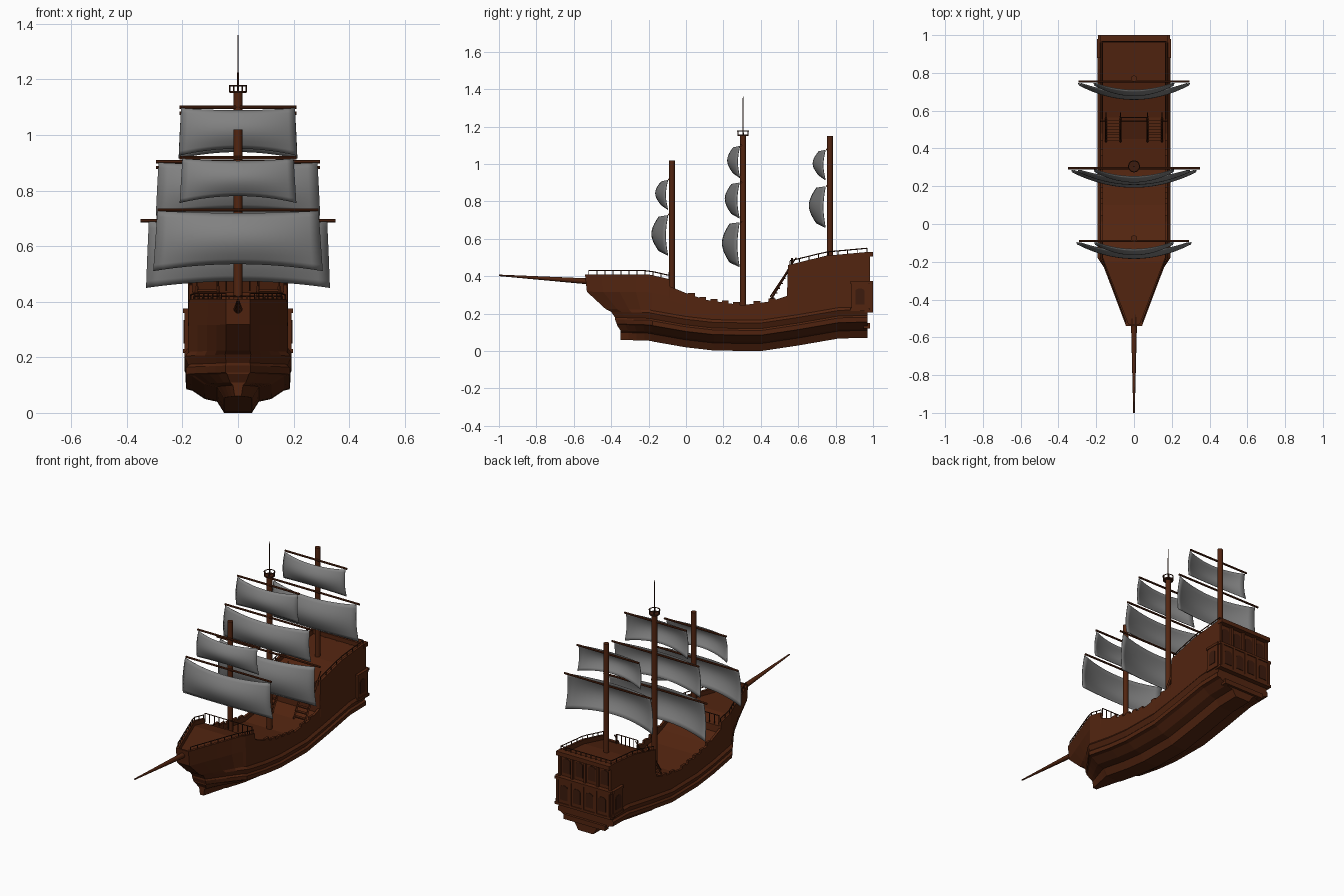
import bpy, bmesh, math
from mathutils import Vector

if "Cube" in bpy.data.objects:
    bpy.data.objects.remove(bpy.data.objects["Cube"])


def material(name, rgb):
    m = bpy.data.materials.new(name)
    m.use_nodes = True
    m.diffuse_color = (*rgb, 1)
    m.node_tree.nodes["Principled BSDF"].inputs["Base Color"].default_value = (*rgb, 1)
    return m


WOOD = material("brown wood", (0.085, 0.018, 0.005))
DARK = material("dark wood", (0.045, 0.011, 0.004))
CLOTH = material("grey sailcloth", (0.22, 0.22, 0.22))


def finish(name, bm, mat, smooth=False):
    bmesh.ops.recalc_face_normals(bm, faces=bm.faces)
    me = bpy.data.meshes.new(name)
    bm.to_mesh(me)
    bm.free()
    me.materials.append(mat)
    ob = bpy.data.objects.new(name, me)
    bpy.context.collection.objects.link(ob)
    if smooth:
        bpy.ops.object.select_all(action="DESELECT")
        ob.select_set(True)
        bpy.context.view_layer.objects.active = ob
        bpy.ops.object.shade_smooth_by_angle(angle=math.radians(40))
    return ob


def rod(bm, a, b, r1, r2=None, sides=6):
    a, b = Vector(a), Vector(b)
    d = b - a
    new = bmesh.ops.create_cone(bm, cap_ends=True, segments=sides, radius1=r1,
                                radius2=r1 if r2 is None else r2, depth=d.length)["verts"]
    bmesh.ops.rotate(bm, verts=new, matrix=d.to_track_quat("Z", "Y").to_matrix())
    bmesh.ops.translate(bm, verts=new, vec=(a + b) / 2)


def box(bm, lo, hi):
    lo, hi = Vector(lo), Vector(hi)
    new = bmesh.ops.create_cube(bm, size=1)["verts"]
    bmesh.ops.scale(bm, verts=new, vec=hi - lo)
    bmesh.ops.translate(bm, verts=new, vec=(lo + hi) / 2)


def interp(table, y):
    for (a, u), (b, v) in zip(table, table[1:]):
        if y <= b:
            return u + (v - u) * max(0, (y - a) / (b - a))
    return table[-1][1]


# Hull lines along the length: keel height and top edge
KEEL = [(-.54, .06), (-.2, .055), (0, .02), (.15, .003), (.4, 0), (.6, .03), (.82, .068), (.97, .07)]
SHEER = [(-.54, .41), (-.2, .41), (-.09, .385), (-.085, .345), (0, .31), (.1, .275), (.3, .245),
         (.45, .265), (.54, .295), (.545, .46), (.75, .51), (.97, .53)]
# Section levels: half width, height above keel, stem position
LEVELS = [(.05, 0, -.35), (.075, .04, -.35), (.12, .05, -.35), (.165, .08, -.37), (.186, .085, -.37),
          (.188, .11, -.38), (.178, .12, -.38), (.192, .15, -.40), (.18, .165, -.43)]
BEND = -.18


def half_width(y):
    return .177 * (1 if y > BEND else 1 - .76 * (BEND - y) / .36)


def hull():
    bm = bmesh.new()
    rings = []
    stations = sorted({y for y, _ in KEEL + SHEER} | {-.45, -.36, -.27, BEND, .2})
    for y in stations:
        k, s = interp(KEEL, y), interp(SHEER, y)
        f = half_width(y) / .177
        low = k + .165
        pts = [(w * f, k + h, stem) for w, h, stem in LEVELS]
        pts += [(.179 * f, (low + s) / 2, -.53), (.177 * f, s, -.54),
                (.177 * f - .014, s, -.53), (.177 * f - .014, s - .027, -.53)]
        half = []
        for x, z, stem in pts:
            yy = y if y > BEND else BEND + (BEND - y) / .36 * (stem - BEND)
            half.append((x, yy, z))
        ring = half + [(-x, yy, z) for x, yy, z in reversed(half)]
        rings.append([bm.verts.new(p) for p in ring])
    n = len(rings[0])
    for a, b in zip(rings, rings[1:]):
        for i in range(n):
            j = (i + 1) % n
            bm.faces.new((a[i], a[j], b[j], b[i]))
    # Cap both ends level by level
    for r in (rings[0], rings[-1]):
        for i in range(n // 2 - 1):
            bm.faces.new((r[i], r[i + 1], r[n - 2 - i], r[n - 1 - i]))
    finish("hull", bm, WOOD)


hull()

# Raised blocks along the waist bulwark
bm = bmesh.new()
for side in (-1, 1):
    for y in (.03, .09, .15, .21, .27, .38, .46):
        z = interp(SHEER, y)
        x = side * .17
        box(bm, (x - .007, y - .018, z - .02), (x + .007, y + .018, z + .012))
finish("bulwark_blocks", bm, WOOD)

# Stern gallery, cornice, sill and window framing
bm = bmesh.new()
box(bm, (-.185, .95, .22), (.185, .995, .36))
box(bm, (-.18, .96, .505), (.18, 1.0, .53))
box(bm, (-.19, .955, .36), (.19, 1.0, .375))
box(bm, (-.19, .955, .205), (.19, 1.0, .22))
box(bm, (-.14, .95, .12), (.14, .985, .15))
for side in (-1, 1):
    box(bm, (side * .17, .885, .225), (side * .193, .975, .365))
    box(bm, (side * .17, .88, .36), (side * .197, .98, .375))
    box(bm, (side * .17, .88, .215), (side * .197, .98, .23))
for i in range(5):
    x = -.172 + i * .086
    box(bm, (x - .007, .96, .375), (x + .007, .983, .51))
    box(bm, (x - .007, .96, .22), (x + .007, 1.0, .36))
finish("stern_gallery", bm, WOOD)


def arched_plate(bm, place, w, h):
    arc = [(w * math.cos(a), h + w * .6 * math.sin(a)) for a in [math.pi * i / 6 for i in range(7)]]
    out = [(w, 0)] + arc + [(-w, 0)]
    face = bm.faces.new([bm.verts.new(place(u, v, 0)) for u, v in out])
    back = bm.faces.new([bm.verts.new(place(u, v, .004)) for u, v in out])
    bmesh.ops.bridge_loops(bm, edges=list(face.edges) + list(back.edges))


# Arched window plates on the stern and gallery sides
bm = bmesh.new()
for i in range(4):
    cx = -.129 + i * .086
    arched_plate(bm, lambda u, v, d: (cx + u, .969 + d, .395 + v), .025, .075)
    arched_plate(bm, lambda u, v, d: (cx + u, .994 + d, .24 + v), .025, .075)
for side in (-1, 1):
    arched_plate(bm, lambda u, v, d: (side * (.192 + d), .93 + u, .25 + v), .025, .07)
finish("window_plates", bm, DARK)


# Rails: posts and a handrail following a path
def rail(bm, path, post_h, step=1):
    tops = [Vector(p) + Vector((0, 0, post_h)) for p in path]
    for a, b in zip(tops, tops[1:]):
        rod(bm, a, b, .003)
    for p, t in list(zip(path, tops))[::step]:
        rod(bm, p, t, .0025)


bm = bmesh.new()
for side in (-1, 1):
    fore = [-.52 + .043 * i for i in range(11)]
    rail(bm, [(side * (half_width(y) - .007), y, interp(SHEER, y)) for y in fore], .02)
    aft = [.555 + .0515 * i for i in range(9)]
    rail(bm, [(side * .17, y, interp(SHEER, y)) for y in aft], .02)
    rail(bm, [(side * x, .57, .44) for x in (.07, .075)], .055)
rail(bm, [(-.16 + .032 * i, -.092, .365) for i in range(11)], .055)
rail(bm, [(-.07 + .028 * i, .565, .44) for i in range(6)], .055)
rail(bm, [(-.17 + .034 * i, .967, .53) for i in range(11)], .02)
finish("deck_rails", bm, DARK)

# Stairs to the quarterdeck
bm = bmesh.new()
for side in (-1, 1):
    for i in range(8):
        y, z = .44 + i * .015, .255 + i * .026
        box(bm, (side * .075, y, z), (side * .145, y + .018, z + .006))
    for x in (.072, .148):
        rod(bm, (side * x, .435, .245), (side * x, .56, .455), .006, sides=4)
        rod(bm, (side * x, .45, .29), (side * x, .59, .50), .003)
finish("stairs", bm, WOOD)

# Masts, bowsprit and top spike
bm = bmesh.new()
for y, z0, z1 in ((-.075, .30, 1.02), (.305, .2, 1.155), (.77, .47, 1.15)):
    rod(bm, (0, y, z0), (0, y, z1), .016, sides=16)
finish("masts", bm, WOOD, True)
bm = bmesh.new()
rod(bm, (0, -.48, .37), (0, -1, .405), .017, .004, 12)
finish("bowsprit", bm, WOOD, True)
bm = bmesh.new()
rod(bm, (0, .305, 1.15), (0, .305, 1.36), .004, .0015)
finish("top_spike", bm, DARK)

# Lookout platform
bm = bmesh.new()
rod(bm, (0, .305, 1.15), (0, .305, 1.158), .03, sides=16)
ring = [(.03 * math.cos(i * math.pi / 6), .305 + .03 * math.sin(i * math.pi / 6), 1.155) for i in range(13)]
rail(bm, ring, .022, 2)
finish("lookout", bm, DARK)


# Sails: bellied grids hung under straight yards
def sail(name, y, top, bottom, yard, w_top, w_bot, belly):
    bm = bmesh.new()
    nu, nv = 16, 10
    grid = []
    for j in range(nv + 1):
        v = j / nv
        row = []
        for i in range(nu + 1):
            u = 2 * i / nu - 1
            bow = 1 - u * u
            x = u * (w_top + (w_bot - w_top) * v)
            z = top + (bottom - top) * v + bow * (.025 * v - .008 * (1 - v))
            out = .008 + bow * belly * (.65 + .35 * math.sin(math.pi * v)) + .012 * math.sin(math.pi * v)
            row.append(bm.verts.new((x, y - out, z)))
        grid.append(row)
    for a, b in zip(grid, grid[1:]):
        for i in range(nu):
            bm.faces.new((a[i], a[i + 1], b[i + 1], b[i]))
    ob = finish(name + "_sail", bm, CLOTH, True)
    mod = ob.modifiers.new("thickness", "SOLIDIFY")
    mod.thickness = .003
    bm = bmesh.new()
    rod(bm, (-yard, y, top + .003), (yard, y, top + .003), .006, sides=8)
    finish(name + "_yard", bm, WOOD, True)


sail("fore_lower", -.09, .727, .51, .29, .29, .305, .075)
sail("fore_upper", -.09, .915, .755, .21, .20, .21, .055)
sail("main_lower", .295, .688, .45, .35, .32, .33, .08)
sail("main_middle", .295, .9, .71, .295, .285, .295, .065)
sail("main_upper", .295, 1.097, .925, .21, .205, .213, .055)
sail("mizzen_lower", .755, .88, .66, .295, .28, .295, .075)
sail("mizzen_upper", .755, 1.075, .915, .21, .205, .213, .055)
